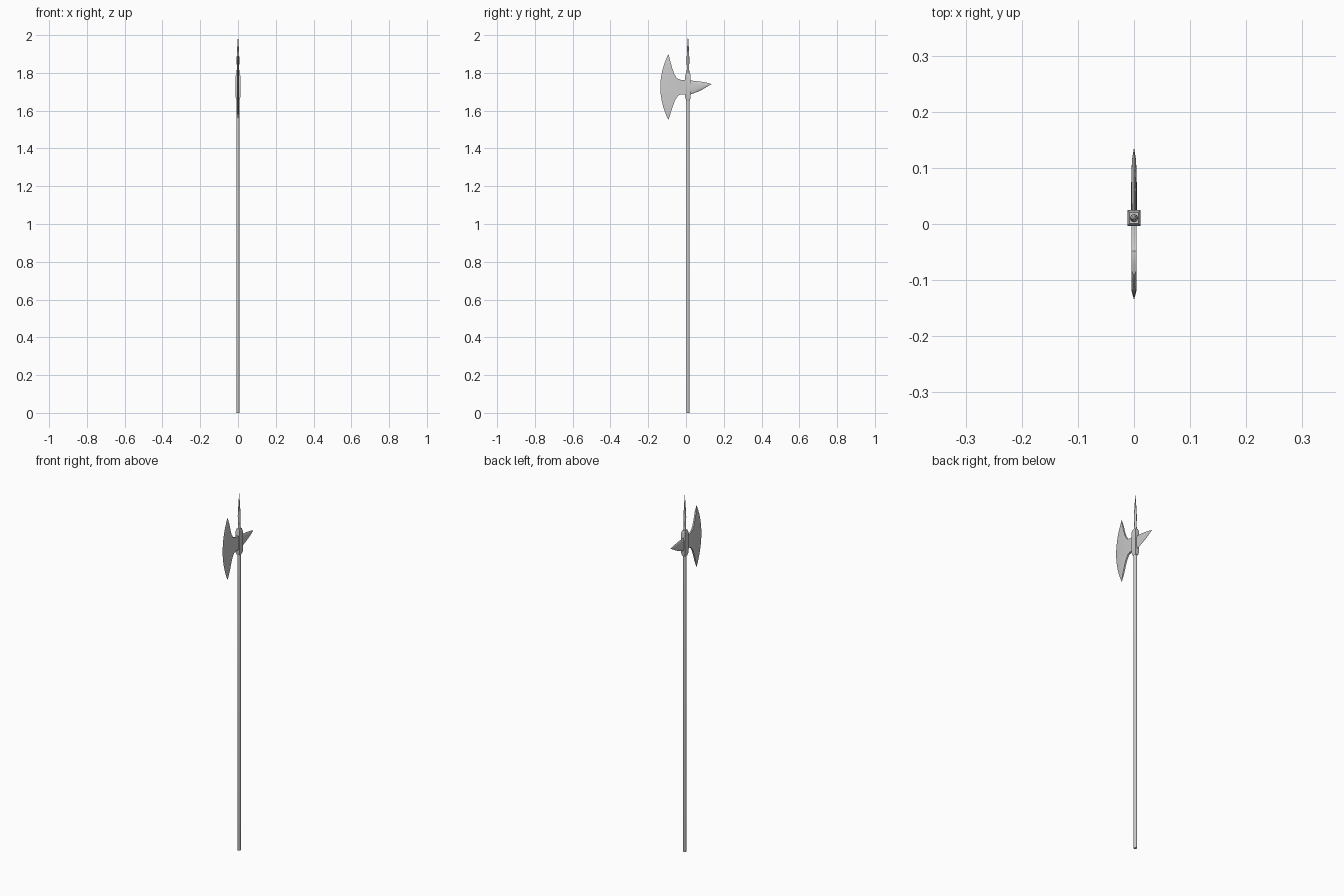
import bpy, bmesh, math
from mathutils import Vector

if "Cube" in bpy.data.objects:
    bpy.data.objects.remove(bpy.data.objects["Cube"])

CY = 0.0105  # shaft axis sits slightly behind the overall centre


def loft(name, rings, angle=30):
    """Skin closed rings of points; collapsed rings become points."""
    bm = bmesh.new()
    rows = [[bm.verts.new(p) for p in ring] for ring in rings]
    n = len(rows[0])
    for a, b in zip(rows, rows[1:]):
        for i in range(n):
            j = (i + 1) % n
            bm.faces.new((a[i], a[j], b[j], b[i]))
    bm.faces.new(rows[0][::-1])
    bm.faces.new(rows[-1])
    bmesh.ops.remove_doubles(bm, verts=bm.verts, dist=1e-5)
    bmesh.ops.recalc_face_normals(bm, faces=bm.faces)
    me = bpy.data.meshes.new(name)
    bm.to_mesh(me)
    bm.free()
    ob = bpy.data.objects.new(name, me)
    bpy.context.collection.objects.link(ob)
    bpy.context.view_layer.objects.active = ob
    ob.select_set(True)
    bpy.ops.object.shade_smooth_by_angle(angle=math.radians(angle))
    ob.select_set(False)
    return ob


def disc(r, z, n):
    return [(r * math.cos(math.tau * i / n), CY + r * math.sin(math.tau * i / n), z)
            for i in range(n)]


# Shaft
loft("shaft", [disc(r, z, 12) for r, z in
               [(0.008, 0), (0.009, 0.004), (0.009, 1.70)]], 40)

# Square socket with chamfered ends
loft("socket", [[(sx * w, CY + sy * d, z) for sx, sy in ((-1, -1), (1, -1), (1, 1), (-1, 1))]
                for w, d, z in [(0.008, 0.010, 1.655), (0.012, 0.0145, 1.669),
                                (0.012, 0.0145, 1.786), (0.008, 0.010, 1.80)]])

# Top spike
loft("top_spike", [disc(r, z, 8) for r, z in
                   [(0.008, 1.79), (0.006, 1.825), (0.0075, 1.87),
                    (0.004, 1.94), (0.0, 2.0)]], 50)

# Axe blade: rows run from upper tip to lower tip, each from cutting edge to back
back = [(-0.093, 1.90), (-0.083, 1.862), (-0.073, 1.825), (-0.062, 1.793), (-0.048, 1.771),
        (-0.026, 1.763), (0.005, 1.764), (0.005, 1.683), (-0.026, 1.687),
        (-0.042, 1.680), (-0.057, 1.657), (-0.069, 1.625), (-0.081, 1.588), (-0.093, 1.55)]
rings = []
for i, (by, bz) in enumerate(back):
    t = i / (len(back) - 1)
    u = 1 - 2 * t
    edge = Vector((0, -0.136 + 0.043 * u * u, 1.725 + 0.175 * u))
    b = Vector((0, by, bz))
    m = edge.lerp(b, min(1, 0.018 / max((b - edge).length, 0.03)))
    th = Vector((0.0045 if 0 < i < len(back) - 1 else 0, 0, 0))
    rings.append([edge, m + th, b + th, b - th, m - th])
loft("axe_blade", rings)

# Rear beak
loft("rear_beak", [[(w * math.cos(math.tau * k / 12), y,
                     (lo + hi) / 2 + (hi - lo) / 2 * math.sin(math.tau * k / 12))
                    for k in range(12)]
                   for y, lo, hi, w in [(0.015, 1.682, 1.762, 0.005), (0.03, 1.688, 1.759, 0.005),
                                        (0.06, 1.699, 1.756, 0.005), (0.09, 1.714, 1.752, 0.0048),
                                        (0.115, 1.729, 1.747, 0.0035), (0.136, 1.741, 1.741, 0)]], 45)
